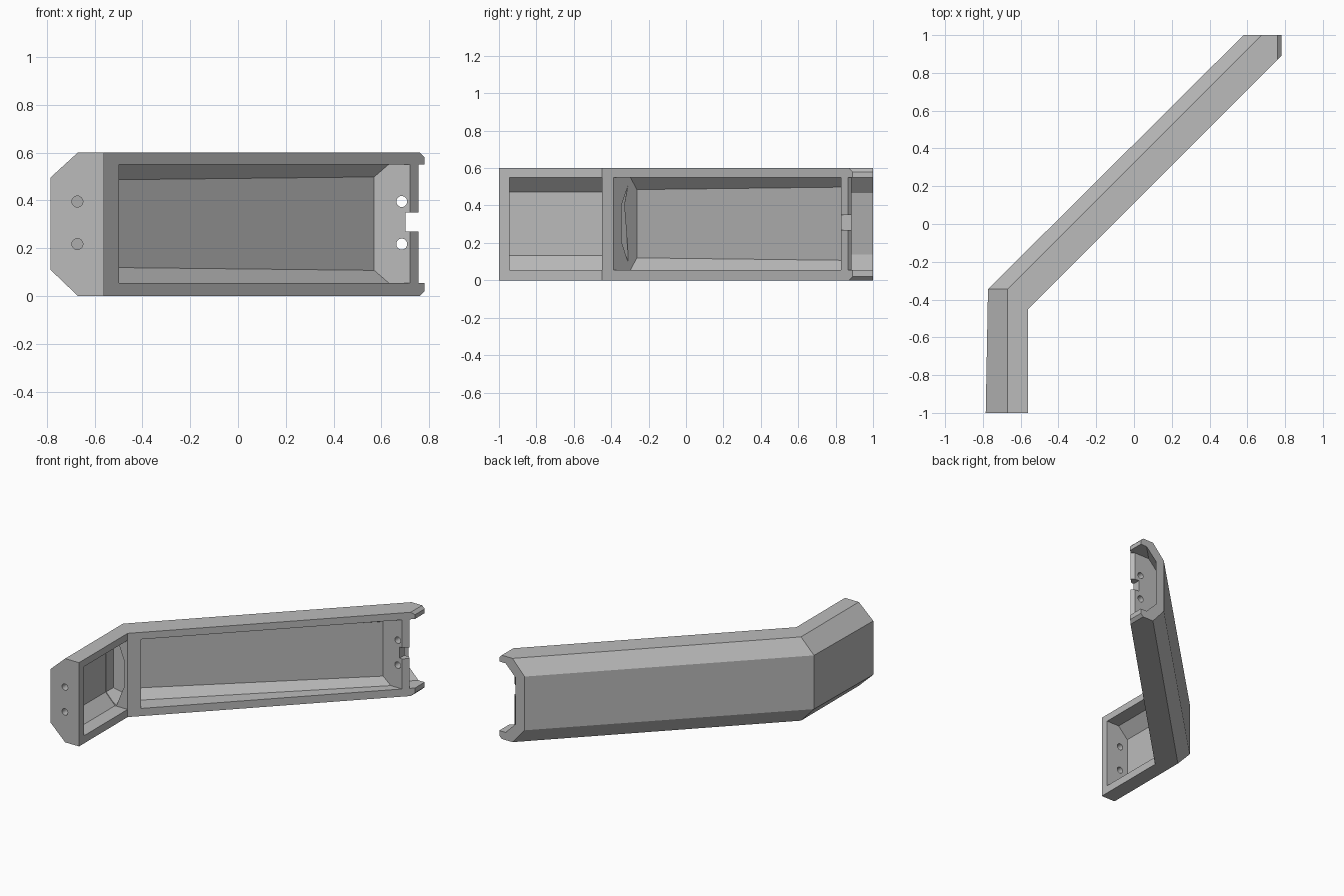
import bpy, bmesh
from mathutils import Vector

if "Cube" in bpy.data.objects:
    bpy.data.objects.remove(bpy.data.objects["Cube"])

H = 0.6          # height of the channel
RIM = 0.055      # rim and end wall thickness

grey = bpy.data.materials.new("plain_grey")
grey.use_nodes = True
grey.diffuse_color = (0.5, 0.5, 0.5, 1)
grey.node_tree.nodes["Principled BSDF"].inputs["Base Color"].default_value = (0.5, 0.5, 0.5, 1)


def finish(name, bm):
    bmesh.ops.recalc_face_normals(bm, faces=bm.faces)
    mesh = bpy.data.meshes.new(name)
    bm.to_mesh(mesh)
    bm.free()
    mesh.materials.append(grey)
    obj = bpy.data.objects.new(name, mesh)
    bpy.context.collection.objects.link(obj)
    return obj


def loft(rings):
    """Bridge closed rings of points and cap both ends."""
    bm = bmesh.new()
    loops = [[bm.verts.new(p) for p in ring] for ring in rings]
    n = len(loops[0])
    for a, b in zip(loops, loops[1:]):
        for i in range(n):
            j = (i + 1) % n
            bm.faces.new((a[i], a[j], b[j], b[i]))
    bm.faces.new(loops[0])
    bm.faces.new(loops[-1])
    return bm


def ring(front, shoulder, back, levels):
    """Mirrored six-point section: plan points for three edges, lower levels of each."""
    plan = (front, shoulder, back)
    low = [(*p, z) for p, z in zip(plan, levels)]
    return low + [(x, y, H + 0.005 * (z > 0) - z) for x, y, z in reversed(low)]


def diagonal(y, offset):
    return (y - offset, y)


def across(total, offset):
    return ((total - offset) / 2, (total + offset) / 2)


# Outer bent body with chamfered back edges
outer = (0, 0, 0.11)
bm = loft([
    ring((-0.56, -1), (-0.67, -1), (-0.785, -1), outer),
    ring((-0.56, -0.45), (-0.67, -0.345), (-0.773, -0.345), outer),
    ring(diagonal(1, 0.11), diagonal(1, 0.325), diagonal(1, 0.42), outer)])

# Trim the far end square, with small bevelled corners
for point, normal in (((0.78, 0, 0), (1, 0, 0)),
                      ((0.76, 0, H), (1, 0, 1)),
                      ((0.76, 0, 0), (1, 0, -1))):
    cut = bmesh.ops.bisect_plane(bm, geom=bm.verts[:] + bm.edges[:] + bm.faces[:],
                                 plane_co=Vector(point), plane_no=Vector(normal),
                                 clear_outer=True)
    edges = [e for e in cut["geom_cut"] if isinstance(e, bmesh.types.BMEdge)]
    bmesh.ops.holes_fill(bm, edges=edges)
body = finish("bent_channel_arm", bm)

cutters = []


def cutter(name, rings):
    cutters.append(finish(name, loft(rings)))


# Cavity of the short section
short = (RIM, RIM, 0.133)
cutter("short_cavity", [
    ring((-0.5, y), (-0.66, y), (-0.735, y), short) for y in (RIM - 1, -0.45)])

# Cavity of the long section, slightly shallower toward the far wall
cutter("long_cavity", [
    ring(across(-0.885, 0), across(-0.885, 0.29), across(-0.885, 0.36), (RIM, RIM, 0.12)),
    ring(diagonal(0.83, 0), diagonal(0.83, 0.2), diagonal(0.83, 0.26), (RIM, RIM, 0.107))])

# Passage behind the corner post
cutter("corner_passage", [
    ring((-0.60, -0.48), (-0.66, -0.48), (-0.73, -0.48), (0.21, 0.06, 0.136)),
    ring((-0.53, -0.325), (-0.59, -0.305), (-0.728, -0.37), (0.21, 0.06, 0.136))])

# Open pocket beyond the far wall
cutter("end_pocket", [
    ring((1.2, y), diagonal(y, 0.27), diagonal(y, 0.35), (RIM, RIM, 0.137))
    for y in (0.885, 1.05)])

# Slanted end of the far wall
slant = [(0.734, 0.886), (0.80, 0.82), (1.1, 0.82), (1.1, 0.94), (0.734, 0.94)]
cutter("wall_end", [[(x, y, z) for x, y in slant] for z in (0.0552, 0.5498)])

# Notch in the far wall
notch = [(0.70, 0.75), (0.95, 0.75), (0.95, 0.96), (0.70, 0.96)]
cutter("wall_notch", [[(x, y, z) for x, y in notch] for z in (0.27, 0.35)])

# Paired bolt holes through both end walls
for x, y in ((-0.672, -0.97), (0.685, 0.86)):
    for z in (0.217, 0.395):
        bpy.ops.mesh.primitive_cylinder_add(vertices=24, radius=0.023, depth=0.11,
                                            location=(x, y, z), rotation=(1.5708, 0, 0))
        hole = bpy.context.object
        hole.name = "bolt_hole"
        hole.data.materials.append(grey)
        cutters.append(hole)

# Carve the body and remove the cutters
bpy.context.view_layer.objects.active = body
for tool in cutters:
    mod = body.modifiers.new(tool.name, "BOOLEAN")
    mod.operation = "DIFFERENCE"
    mod.solver = "EXACT"
    mod.object = tool
    bpy.ops.object.modifier_apply(modifier=mod.name)
    bpy.data.objects.remove(tool)
